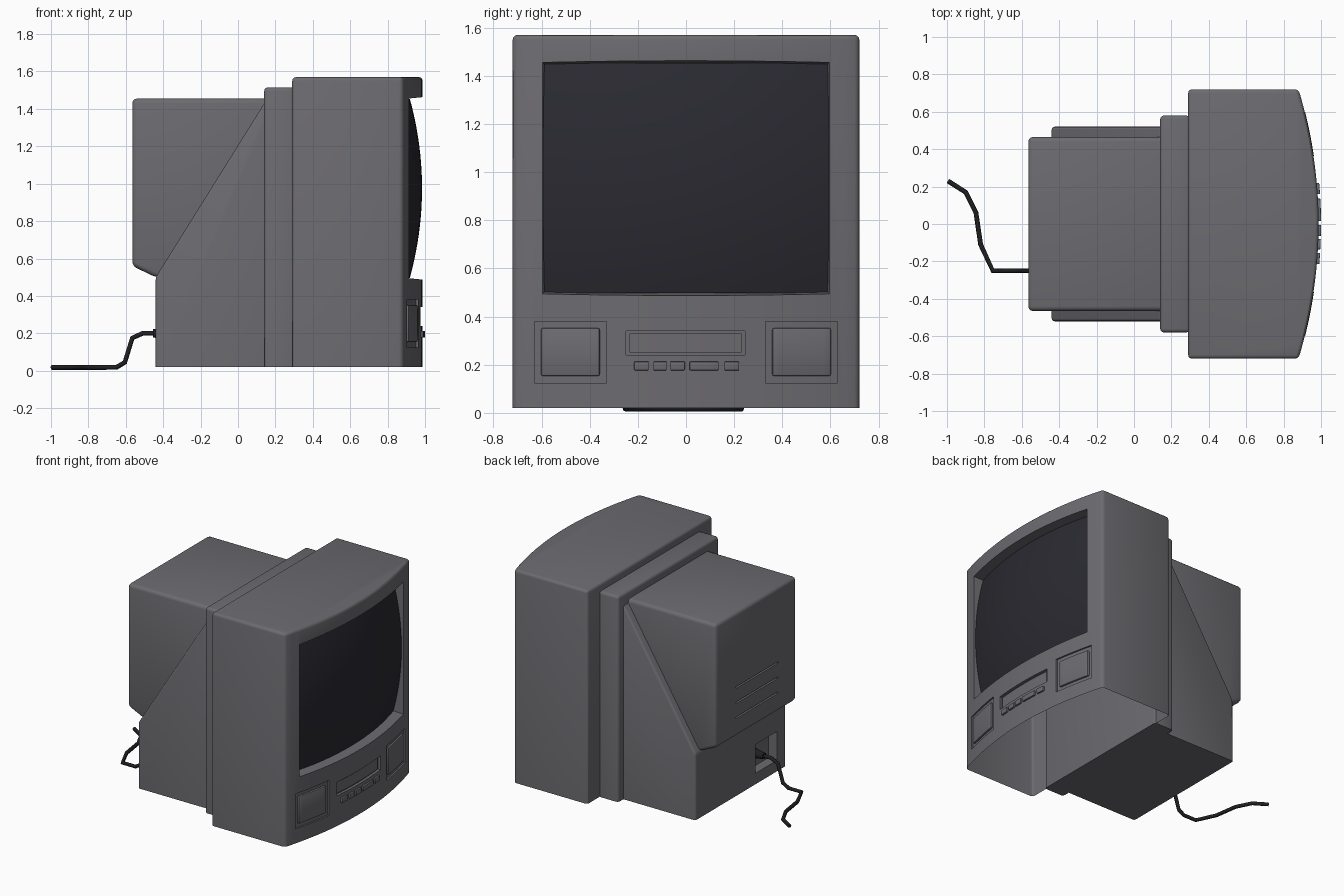
import bpy, bmesh, math
from mathutils import Vector

if "Cube" in bpy.data.objects:
    bpy.data.objects.remove(bpy.data.objects["Cube"])


def material(name, rgb):
    m = bpy.data.materials.new(name)
    m.diffuse_color = (*rgb, 1)
    m.use_nodes = True
    m.node_tree.nodes["Principled BSDF"].inputs["Base Color"].default_value = m.diffuse_color
    return m


GREY = material("charcoal plastic", (0.15, 0.146, 0.16))
GLASS = material("dark glass", (0.023, 0.023, 0.031))
BLACK = material("black rubber", (0.014, 0.014, 0.016))


def front_x(y):
    """Plan curve of the bowed front."""
    return 0.987 - 0.107 * (y / 0.72) ** 2


def finish(bm, name, mat):
    bmesh.ops.recalc_face_normals(bm, faces=bm.faces)
    me = bpy.data.meshes.new(name)
    bm.to_mesh(me)
    bm.free()
    ob = bpy.data.objects.new(name, me)
    bpy.context.collection.objects.link(ob)
    me.materials.append(mat)
    return ob


def prism(name, points, axis, lo, hi, width=0, segments=3):
    """Closed profile extruded along z or y, sharp edges rounded except on the underside."""
    bm = bmesh.new()
    put = (lambda p, t: (p[0], p[1], t)) if axis == 'z' else (lambda p, t: (p[0], t, p[1]))
    ends = [[bm.verts.new(put(p, t)) for p in points] for t in (lo, hi)]
    for ring in ends:
        bm.faces.new(ring)
    n = len(points)
    for i in range(n):
        j = (i + 1) % n
        bm.faces.new((ends[0][i], ends[0][j], ends[1][j], ends[1][i]))
    bmesh.ops.recalc_face_normals(bm, faces=bm.faces)
    if width:
        edges = [e for e in bm.edges if e.calc_face_angle(0) > 0.4
                 and not all(v.co.z < 0.03 for v in e.verts)]
        bmesh.ops.bevel(bm, geom=edges, offset=width, segments=segments, profile=0.5,
                        affect='EDGES', clamp_overlap=True)
    return finish(bm, name, GREY)


def box(name, x0, x1, y0, y1, z0, z1, width=0):
    return prism(name, [(x0, y0), (x1, y0), (x1, y1), (x0, y1)], 'z', z0, z1, width)


def curved_panel(name, y0, y1, z0, z1, back, front, n=8, width=0):
    """Slab following the bowed front, between two offsets from it."""
    ys = [y0 + (y1 - y0) * i / n for i in range(n + 1)]
    pts = [(front_x(y) + front, y) for y in ys] + [(front_x(y) + back, y) for y in reversed(ys)]
    return prism(name, pts, 'z', z0, z1, width, 2)


def cut(ob, cutter):
    """Subtract the cutter at once, trying another solver if the result is empty."""
    before = len(ob.data.polygons)
    for solver in ('EXACT', 'MANIFOLD', 'FLOAT'):
        m = ob.modifiers.new("cut", 'BOOLEAN')
        m.operation, m.object, m.solver = 'DIFFERENCE', cutter, solver
        bpy.context.view_layer.update()
        dg = bpy.context.evaluated_depsgraph_get()
        me = bpy.data.meshes.new_from_object(ob.evaluated_get(dg))
        ob.modifiers.clear()
        if len(me.polygons) > before:
            ob.data = me
            break
    bpy.data.objects.remove(cutter)


def smooth(ob):
    bpy.ops.object.select_all(action='DESELECT')
    ob.select_set(True)
    bpy.context.view_layer.objects.active = ob
    bpy.ops.object.shade_smooth_by_angle(angle=math.radians(30))


# front cabinet with a bowed plan
arc = [(front_x(y), y) for y in [-0.72 + 1.44 * i / 24 for i in range(25)]]
cabinet = prism("front_cabinet", [(0.29, 0.72), (0.29, -0.72)] + arc, 'z', 0.02, 1.57, 0.02)

# tapered screen pocket
bm = bmesh.new()
bmesh.ops.create_cube(bm, size=2)
for v in bm.verts:
    grow = 0.022 if v.co.x > 0 else 0
    v.co = (0.81 if v.co.x < 0 else 1.03, v.co.y * (0.585 + grow), 0.975 + v.co.z * (0.47 + grow))
cut(cabinet, finish(bm, "screen_cutter", GREY))

# control recesses, then the open underside
for s in (-1, 1):
    cut(cabinet, curved_panel("speaker_cutter", *sorted((s * 0.33, s * 0.63)), 0.125, 0.38, -0.012, 0.1))
cut(cabinet, curved_panel("slot_cutter", -0.25, 0.245, 0.24, 0.34, -0.02, 0.1))
bm = bmesh.new()
bm.from_mesh(cabinet.data)
under = [f for f in bm.faces if all(v.co.z < 0.021 for v in f.verts)]
bmesh.ops.delete(bm, geom=under, context='FACES')
bm.to_mesh(cabinet.data)
bm.free()
smooth(cabinet)

# bulging picture tube glass
bm = bmesh.new()
bmesh.ops.create_grid(bm, x_segments=24, y_segments=20, size=1)
for v in bm.verts:
    u, w = v.co.x, v.co.y
    v.co = (0.984 - 0.084 * u * u - 0.065 * w * w, 0.597 * u, 0.975 + 0.478 * w)
screen = finish(bm, "screen", GLASS)
if screen.data.polygons[0].normal.x < 0:
    screen.data.flip_normals()
smooth(screen)

# speaker pads, tape door and buttons
for s, side in ((-1, "left"), (1, "right")):
    smooth(curved_panel(side + "_speaker_pad", *sorted((s * 0.358, s * 0.602)), 0.153, 0.352,
                        -0.02, 0.002, width=0.008))
smooth(curved_panel("tape_door", -0.235, 0.23, 0.25, 0.33, -0.03, -0.012))
for i, (a, b) in enumerate([(-0.215, -0.155), (-0.135, -0.08), (-0.065, -0.005), (0.015, 0.135), (0.16, 0.22)]):
    smooth(curved_panel("button_%d" % (i + 1), a, b, 0.177, 0.213, -0.01, 0.013, 3, 0.003))

# collar behind the cabinet
smooth(box("collar", 0.14, 0.30, -0.58, 0.58, 0.02, 1.515, 0.02))

# sloped lower housing with a power socket recess
lower = prism("lower_housing", [(-0.44, 0.02), (0.2, 0.02), (0.2, 1.43), (0.14, 1.43), (-0.44, 0.5)],
              'y', -0.52, 0.52, 0.015)
cut(lower, box("socket_cutter", -0.6, -0.37, -0.42, -0.17, 0.10, 0.31))
smooth(lower)

# tube housing with vent slots
upper = prism("tube_housing", [(-0.565, 0.56), (-0.44, 0.5), (0.2, 0.5), (0.2, 1.455), (-0.565, 1.455)],
              'y', -0.465, 0.465, 0.025)
for z in (0.91, 0.80, 0.69):
    cut(upper, box("vent_cutter", -0.7, -0.545, -0.25, 0.23, z - 0.006, z + 0.006))
smooth(upper)

# plug
bm = bmesh.new()
bmesh.ops.create_cone(bm, cap_ends=True, segments=16, radius1=0.036, radius2=0.022, depth=0.09)
for v in bm.verts:
    v.co = (-0.41 - v.co.z, -0.25 + v.co.y, 0.2 + v.co.x)
smooth(finish(bm, "plug", BLACK))

# power cord
path = [(-0.40, -0.25, 0.2), (-0.51, -0.25, 0.2), (-0.565, -0.25, 0.175), (-0.605, -0.25, 0.045),
        (-0.65, -0.25, 0.018), (-0.755, -0.25, 0.018), (-0.82, -0.11, 0.018), (-0.845, 0.06, 0.018),
        (-0.90, 0.17, 0.018), (-0.995, 0.23, 0.018)]
curve = bpy.data.curves.new("power_cord", 'CURVE')
curve.dimensions, curve.bevel_depth, curve.bevel_resolution, curve.use_fill_caps = '3D', 0.013, 2, True
spline = curve.splines.new('POLY')
spline.points.add(len(path) - 1)
for p, co in zip(spline.points, path):
    p.co = (*co, 1)
curve.materials.append(BLACK)
bpy.context.collection.objects.link(bpy.data.objects.new("power_cord", curve))
